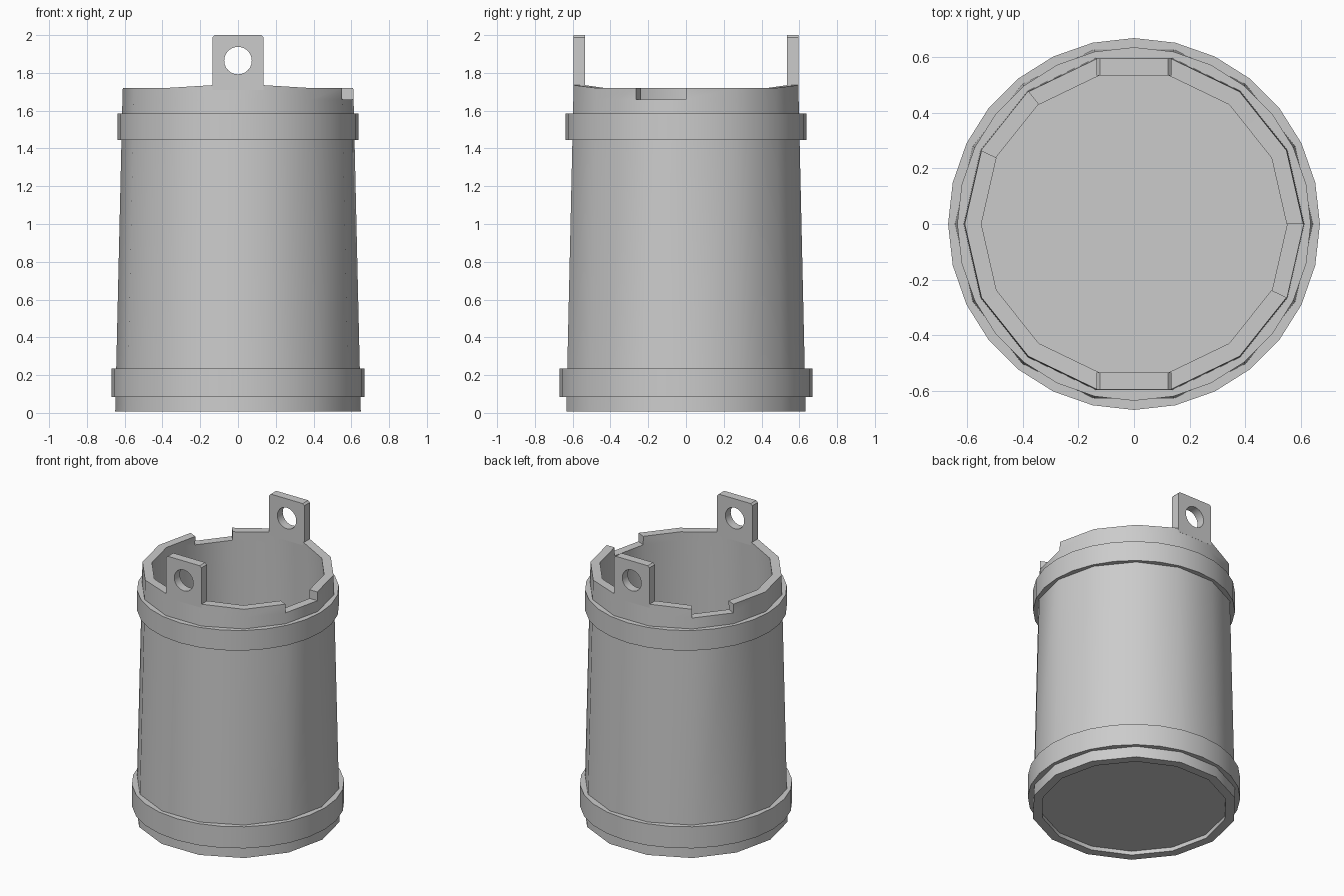
import bpy, bmesh
from math import sin, cos, pi

if "Cube" in bpy.data.objects:
    bpy.data.objects.remove(bpy.data.objects["Cube"])

N = 14  # staves


def ring_points(n, r, z):
    return [(r * cos(2 * pi * i / n), r * sin(2 * pi * i / n), z) for i in range(n)]


def finish(name, bm, angle=0.6):
    bmesh.ops.recalc_face_normals(bm, faces=bm.faces)
    mesh = bpy.data.meshes.new(name)
    bm.to_mesh(mesh)
    bm.free()
    ob = bpy.data.objects.new(name, mesh)
    bpy.context.collection.objects.link(ob)
    smooth(ob, angle)
    return ob


def smooth(ob, angle=0.6):
    bpy.ops.object.select_all(action='DESELECT')
    ob.select_set(True)
    bpy.context.view_layer.objects.active = ob
    bpy.ops.object.shade_smooth_by_angle(angle=angle)


# Bucket wall: tapered stave shell with two lowered staves in the rim
bm = bmesh.new()
ring = lambda r, z: [bm.verts.new(p) for p in ring_points(N, r, z)]
out0, in0 = ring(0.65, 0.008), ring(0.59, 0.008)
out1, in1 = ring(0.612, 1.66), ring(0.552, 1.66)
out2, in2 = ring(0.61, 1.72), ring(0.55, 1.72)
for i in (3, 4, 10, 11):  # rim rises slightly at the ears
    out2[i].co.z = in2[i].co.z = 1.735
notches = {5, N - 1}
for i in range(N):
    j = (i + 1) % N
    bm.faces.new((out0[i], out0[j], out1[j], out1[i]))
    bm.faces.new((in0[i], in0[j], in1[j], in1[i]))
    bm.faces.new((out0[i], out0[j], in0[j], in0[i]))
    if i in notches:
        bm.faces.new((out1[i], out1[j], in1[j], in1[i]))
        for k in (i, j):
            bm.faces.new((out1[k], out2[k], in2[k], in1[k]))
    else:
        bm.faces.new((out1[i], out1[j], out2[j], out2[i]))
        bm.faces.new((in1[i], in1[j], in2[j], in2[i]))
        bm.faces.new((out2[i], out2[j], in2[j], in2[i]))
finish("bucket_wall", bm)

# Bucket floor: thin recessed disc
bm = bmesh.new()
low = [bm.verts.new(p) for p in ring_points(N, 0.592, 0.035)]
high = [bm.verts.new(p) for p in ring_points(N, 0.592, 0.075)]
bm.faces.new(low)
bm.faces.new(high)
for i in range(N):
    j = (i + 1) % N
    bm.faces.new((low[i], low[j], high[j], high[i]))
finish("bucket_floor", bm)


# Hoops around the wall
def hoop(name, r_out, r_in, z0, z1, n=28):
    bm = bmesh.new()
    loops = [[bm.verts.new(p) for p in ring_points(n, r, z)]
             for r, z in ((r_out, z0), (r_out, z1), (r_in, z1), (r_in, z0))]
    for a, b in zip(loops, loops[1:] + loops[:1]):
        for i in range(n):
            j = (i + 1) % n
            bm.faces.new((a[i], a[j], b[j], b[i]))
    finish(name, bm)


hoop("lower_hoop", 0.67, 0.61, 0.085, 0.235)
hoop("upper_hoop", 0.637, 0.58, 1.445, 1.585)


# Handle ears: upright plates with a round hole
def ear(name, y):
    curve = bpy.data.curves.new(name, 'CURVE')
    curve.dimensions = '2D'
    curve.fill_mode = 'BOTH'
    curve.extrude = 0.03
    plate = [(-0.135, 1.71), (0.135, 1.71), (0.135, 1.988), (0.123, 2.0),
             (-0.123, 2.0), (-0.135, 1.988)]
    hole = [(0.073 * cos(2 * pi * i / 24), 1.865 + 0.073 * sin(2 * pi * i / 24))
            for i in range(24)]
    for pts in (plate, hole):
        s = curve.splines.new('POLY')
        s.points.add(len(pts) - 1)
        for p, (x, z) in zip(s.points, pts):
            p.co = (x, z, 0, 1)
        s.use_cyclic_u = True
    ob = bpy.data.objects.new(name, curve)
    bpy.context.collection.objects.link(ob)
    ob.location.y = y
    ob.rotation_euler.x = pi / 2
    bpy.ops.object.select_all(action='DESELECT')
    ob.select_set(True)
    bpy.context.view_layer.objects.active = ob
    bpy.ops.object.convert(target='MESH')
    smooth(bpy.context.object, 0.5)


ear("front_ear", -0.566)
ear("back_ear", 0.566)
